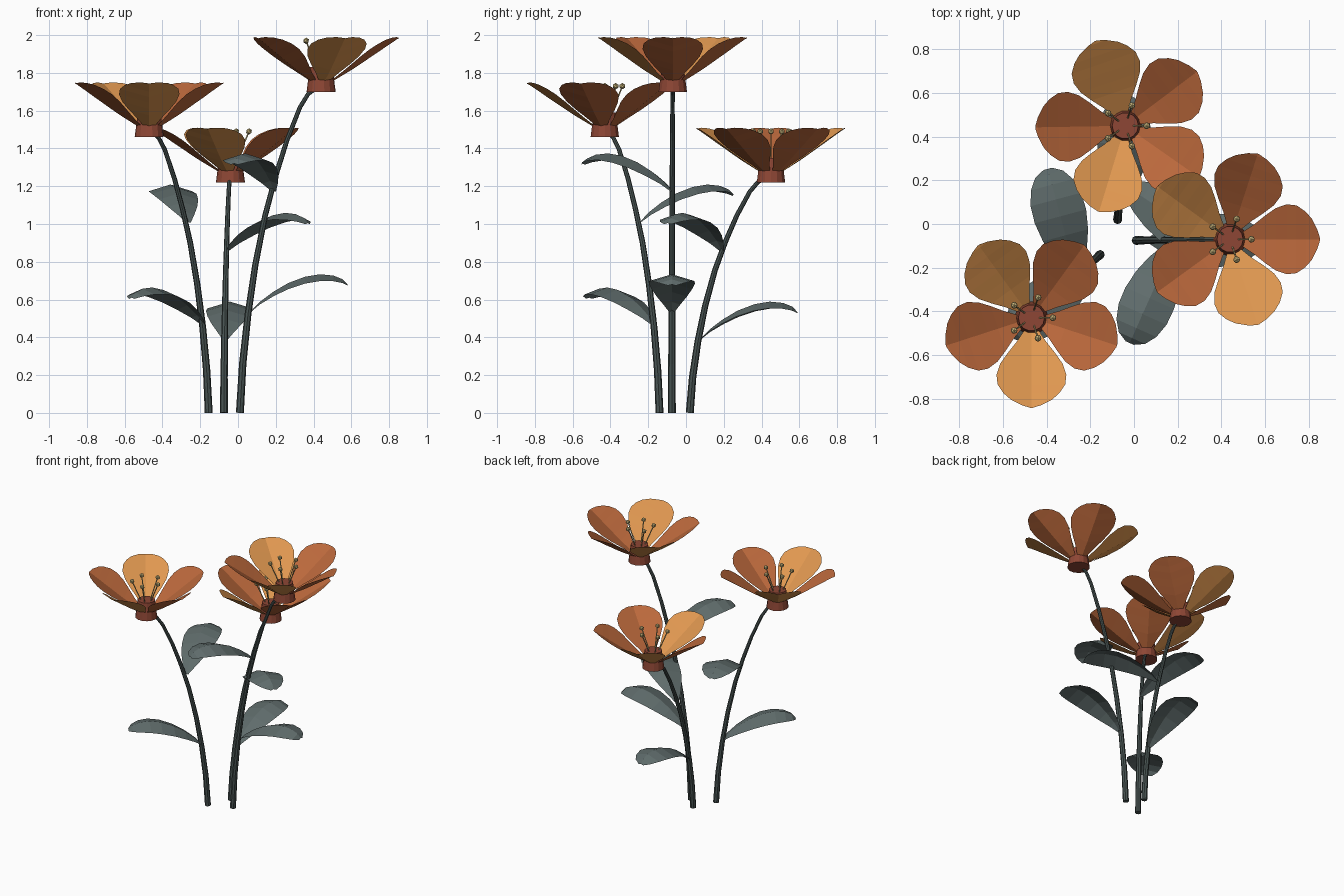
import bpy, bmesh, math
from mathutils import Vector, Matrix

if "Cube" in bpy.data.objects:
    bpy.data.objects.remove(bpy.data.objects["Cube"])


def mat(name, r, g, b):
    m = bpy.data.materials.new(name)
    m.diffuse_color = (r, g, b, 1)
    m.use_nodes = True
    m.node_tree.nodes["Principled BSDF"].inputs["Base Color"].default_value = m.diffuse_color
    return m


STEM = mat("stem dark green", .065, .088, .085)
LEAF = mat("leaf grey green", .115, .150, .148)
RED = mat("petal burnt orange", .50, .14, .045)
GOLD = mat("petal golden orange", .74, .31, .08)
CUP = mat("cup brick red", .27, .062, .035)
POLLEN = mat("pollen straw", .60, .48, .21)


def finish(bm, name, material):
    me = bpy.data.meshes.new(name)
    bm.to_mesh(me)
    bm.free()
    me.materials.append(material)
    ob = bpy.data.objects.new(name, me)
    bpy.context.collection.objects.link(ob)
    return ob


def tube(bm, pts, radii, sides):
    """Capped tube of rings along a path."""
    pts = [Vector(p) for p in pts]
    rings = []
    for i, p in enumerate(pts):
        d = pts[min(i + 1, len(pts) - 1)] - pts[max(i - 1, 0)]
        q = Vector((0, 0, 1)).rotation_difference(d)
        rings.append([bm.verts.new(p + q @ Vector((radii[i] * math.cos(a), radii[i] * math.sin(a), 0)))
                      for a in (2 * math.pi * k / sides for k in range(sides))])
    for a, b in zip(rings, rings[1:]):
        for k in range(sides):
            n = (k + 1) % sides
            bm.faces.new((a[k], a[n], b[n], b[k]))
    bm.faces.new(rings[0][::-1])
    bm.faces.new(rings[-1])


def blade(name, material, stations, lift, origin, angle):
    """Folded sheet: stations of (outward, up, half width), lift raises the edges."""
    bm = bmesh.new()
    rows = [[bm.verts.new((r, s * w, z + abs(s) * w * lift)) for s in (-1, 0, 1)]
            for r, z, w in stations]
    for a, b in zip(rows, rows[1:]):
        for k in (0, 1):
            bm.faces.new((a[k], b[k], b[k + 1], a[k + 1]))
    bm.transform(Matrix.Translation(origin) @ Matrix.Rotation(math.radians(angle), 4, 'Z'))
    return finish(bm, name, material)


PETAL = [(.06, .055, .035), (.11, .085, .068), (.16, .115, .108), (.21, .148, .143),
         (.26, .182, .160), (.305, .212, .155), (.345, .240, .128), (.375, .260, .094),
         (.40, .277, .045), (.412, .283, .006)]
LEAF_SHAPE = [(0, 0, .012), (.05, .052, .045), (.12, .105, .080), (.20, .152, .107),
              (.29, .186, .122), (.37, .199, .120), (.44, .192, .100),
              (.49, .172, .066), (.515, .145, .020)]
# stem bend: fraction of height, fraction of lean
BEND = [(0, 0), (.15, .035), (.3, .1), (.45, .19), (.6, .31), (.72, .44), (.83, .58),
        (.93, .74), (.97, .84), (1, 1)]


def flower(tag, base, top, first_angle, leaves):
    bx, by = base
    tx, ty, tz = top
    # bent tapering stem
    bm = bmesh.new()
    tube(bm, [(bx + (tx - bx) * f, by + (ty - by) * f, (tz + .04) * u) for u, f in BEND],
         [.021 - .010 * u for u, f in BEND], 8)
    finish(bm, tag + "_stem", STEM)
    # tapered cup under and between the petals
    bm = bmesh.new()
    tube(bm, [(tx, ty, tz), (tx, ty, tz + .13)], [.077, .060], 14)
    finish(bm, tag + "_cup", CUP)
    # five petals in two colours
    for i in range(5):
        blade(f"{tag}_petal_{i + 1}", GOLD if i % 3 == 0 else RED, PETAL, .28,
              Vector(top), first_angle + 72 * i)
    # filaments and pollen beads
    bm = bmesh.new()
    for i in range(5):
        a = math.radians(72 * i)
        out = Vector((math.cos(a), math.sin(a), 0))
        root = Vector(top) + out * .035 + Vector((0, 0, .12))
        tip = Vector(top) + out * .098 + Vector((0, 0, .27))
        tube(bm, [root, tip], [.004, .004], 5)
        bmesh.ops.create_icosphere(bm, subdivisions=1, radius=.017,
                                   matrix=Matrix.Translation(tip))
    finish(bm, tag + "_stamens", POLLEN)
    # two arched leaves
    for i, (pos, ang) in enumerate(leaves):
        blade(f"{tag}_leaf_{i + 1}", LEAF, LEAF_SHAPE, -.3, Vector(pos), ang)


flower("left_flower", (-.155, -.14), (-.47, -.43, 1.46), 270,
       [((-.18, -.168, .465), 222), ((-.262, -.245, 1.01), 105)])
flower("right_flower", (.01, -.075), (.44, -.07, 1.70), 288,
       [((.065, -.075, .535), 0), ((.19, -.075, 1.175), 246)])
flower("back_flower", (-.075, .02), (-.04, .45, 1.22), 253,
       [((-.068, .075, .39), 86), ((-.058, .19, .86), -34)])
